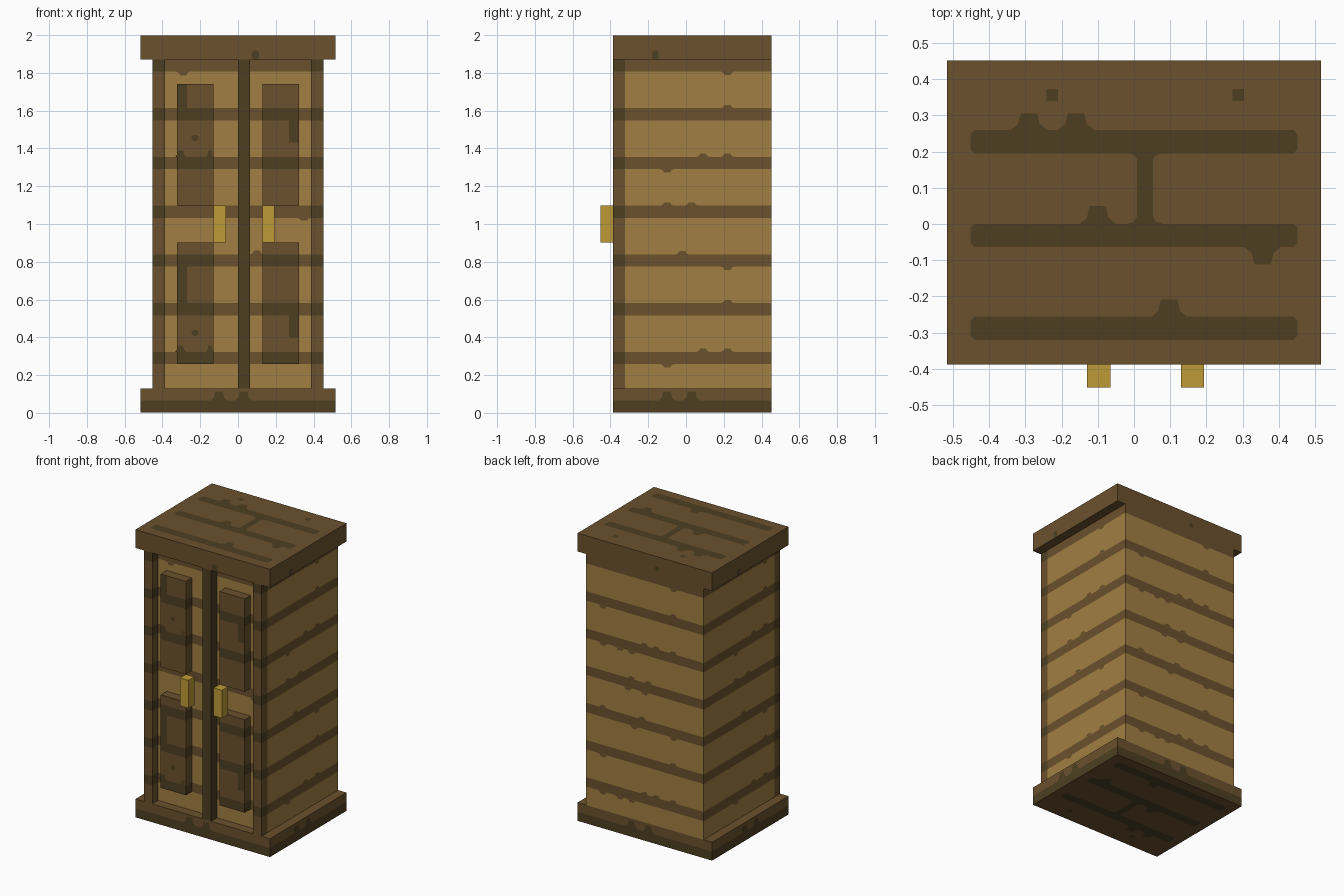
import bpy, bmesh
from mathutils import Vector

default = bpy.data.objects.get("Cube")
if default:
    bpy.data.objects.remove(default, do_unlink=True)

U = 2 / 31          # one plank module
LIFT = 0.002        # height of painted plates


def make_material(name, rgb):
    linear = [((c / 255 + 0.055) / 1.055) ** 2.4 for c in rgb] + [1]
    mat = bpy.data.materials.new(name)
    mat.use_nodes = True
    mat.diffuse_color = linear
    bsdf = mat.node_tree.nodes["Principled BSDF"]
    bsdf.inputs["Base Color"].default_value = linear
    bsdf.inputs["Roughness"].default_value = 0.9
    return mat


light = make_material("light oak", (162, 127, 67))
mid = make_material("medium brown wood", (107, 81, 45))
dark = make_material("dark brown wood", (77, 63, 34))
gold = make_material("brass", (191, 154, 56))


def finish(name, bm, mats):
    mesh = bpy.data.meshes.new(name)
    bm.to_mesh(mesh)
    bm.free()
    for mat in mats:
        mesh.materials.append(mat)
    obj = bpy.data.objects.new(name, mesh)
    bpy.context.collection.objects.link(obj)
    return obj


def box(name, x, y, z, mat, stripe=None, trim=(0, 0)):
    """Box in modules; every fourth module of height is a stripe."""
    bm = bmesh.new()
    bmesh.ops.create_cube(bm, size=1)
    lo = Vector((x[0], y[0], z[0])) * U + Vector((0, 0, trim[0]))
    hi = Vector((x[1], y[1], z[1])) * U - Vector((0, 0, trim[1]))
    for v in bm.verts:
        v.co = [lo[i] if v.co[i] < 0 else hi[i] for i in range(3)]
    if stripe:
        for level in range(z[0] + 1, z[1]):
            if level % 4 < 2:
                bmesh.ops.bisect_plane(
                    bm, geom=bm.verts[:] + bm.edges[:] + bm.faces[:],
                    plane_co=(0, 0, level * U), plane_no=(0, 0, 1))
        bm.normal_update()
        for f in bm.faces:
            level = f.calc_center_median().z / U
            if abs(f.normal.z) < 0.5 and level % 4 < 1:
                f.material_index = 1
    return finish(name, bm, [mat, stripe] if stripe else [mat])


def marks(name, mat, origin, right, up, shapes):
    """Thin painted shapes laid on a flat side."""
    right, up, origin = Vector(right), Vector(up), Vector(origin)
    origin += right.cross(up) * LIFT
    bm = bmesh.new()
    for pts in shapes:
        bm.faces.new([bm.verts.new(origin + right * a + up * b) for a, b in pts])
    bmesh.ops.recalc_face_normals(bm, faces=bm.faces[:])
    for f in bm.faces:
        f.normal_update()
        if f.normal.dot(right.cross(up)) < 0:
            f.normal_flip()
    return finish(name, bm, [mat])


def rect(a0, a1, b0, b1, c=0.0):
    """Rectangle with clipped corners."""
    if not c:
        return [(a0, b0), (a1, b0), (a1, b1), (a0, b1)]
    return [(a0 + c, b0), (a1 - c, b0), (a1, b0 + c), (a1, b1 - c),
            (a1 - c, b1), (a0 + c, b1), (a0, b1 - c), (a0, b0 + c)]


def bump(a, b, h=0.02, w=0.036):
    """Wavy knot rising (or hanging, h < 0) from a stripe edge."""
    return [(a - w, b), (a + w, b), (a + w * 0.6, b + h * 0.35),
            (a + w * 0.45, b + h), (a - w * 0.45, b + h), (a - w * 0.6, b + h * 0.35)]


# Carcass, plinth and top slab
box("plinth", (-8, 8), (-6, 7), (0, 2), mid, dark, trim=(LIFT, 0))
box("top_slab", (-8, 8), (-6, 7), (29, 31), mid, trim=(0, LIFT))
box("cabinet_body", (-7, 7), (-5, 7), (2, 29), light, mid)

# Front posts
box("right_post", (-7, -6), (-6, -5), (2, 29), mid, dark)
box("left_post", (6, 7), (-6, -5), (2, 29), mid, dark)
box("centre_post", (0, 1), (-6, -5), (2, 29), dark)

# Raised door panels and handles
for side, x in (("right", (-5, -2)), ("left", (2, 5))):
    box(side + "_lower_panel", x, (-6, -5), (4, 14), mid, dark)
    box(side + "_upper_panel", x, (-6, -5), (17, 27), mid, dark)
for side, x in (("right", (-2, -1)), ("left", (2, 3))):
    box(side + "_handle", x, (-7, -6), (14, 17), gold)

# Dark grain on the panels
grain = []
for z in (8, 24):
    top = 12 if z == 8 else 27
    grain.append(rect(-5 * U, -4.2 * U, (z + 1) * U, top * U))
    grain.append(rect(4.2 * U, 5 * U, (z - 1.8) * U, z * U))
    low = (z - 3) * U
    grain.append(bump(-4.7 * U, low, 0.035, 0.03))
    grain.append(bump(-2.3 * U, low, 0.035, 0.02))
    grain.append(rect(-0.245, -0.21, low + 0.085, low + 0.117, 0.01))
marks("panel_grain", dark, (0, -6 * U, 0), (1, 0, 0), (0, 0, 1), grain)

# Wavy stripe edges on the doors
marks("door_grain", mid, (0, -5 * U, 0), (1, 0, 0), (0, 0, 1),
      [bump(-0.29, 28 * U, -0.02), bump(0.1, 13 * U), bump(0.35, 16 * U, -0.015)])

# Wavy stripe edges on the sides and back: module level, place, direction
waves = [(28, 0.22, -1), (24, 0.22, 1), (20, 0.09, 1), (20, 0.22, 1), (20, -0.1, -1),
         (16, -0.1, 1), (16, 0.03, 1), (12, -0.02, 1), (12, 0.22, -1),
         (8, 0.22, 1), (4, 0.09, 1), (4, 0.22, 1), (4, -0.1, -1)]
body_waves = [bump(a, (n + (d > 0)) * U, 0.018 * d) for n, a, d in waves]
back_waves = body_waves + [bump(-a - 0.1, (n + (d < 0)) * U, -0.018 * d)
                           for n, a, d in waves if n < 28]
knots = [bump(-0.1, U, 0.05, 0.045), bump(0.03, U, 0.05, 0.045)]
z_up = (0, 0, 1)
for side, s in (("left", 1), ("right", -1)):
    marks(side + "_side_grain", mid, (s * 7 * U, 0, 0), (0, s, 0), z_up, body_waves)
    marks(side + "_edge_grain", dark, (s * 8 * U, 0, 0), (0, s, 0), z_up,
          knots + [rect(-0.18, -0.145, 29 * U, 1.918, 0.01)])
marks("back_grain", mid, (0, 7 * U, 0), (-1, 0, 0), z_up, back_waves)
marks("back_edge_grain", dark, (0, 7 * U, 0), (-1, 0, 0), z_up,
      knots + [rect(0.08, 0.11, 1.9, 1.93, 0.008)])
marks("front_edge_grain", dark, (0, -6 * U, 0), (1, 0, 0), z_up,
      knots + [rect(0.072, 0.11, 29 * U, 1.918, 0.01)])

# Plank gaps and knots on the top and the underside
planks = [rect(-7 * U, 7 * U, b, b + U, 0.012) for b in (-0.32, -0.064, 0.195)]
planks += [rect(0.008, 0.053, 0, 0.195), bump(0.03, 0, 0.02, 0.05),
           bump(0.03, 0.195, -0.015, 0.05)]
planks += [bump(a, b, h, 0.05) for a, b, h in
           ((-0.29, 0.26, 0.045), (-0.16, 0.26, 0.045), (-0.1, 0, 0.05),
            (0.355, -0.064, -0.048), (0.097, -0.256, 0.048))]
planks += [rect(a, a + 0.032, 0.34, 0.372) for a in (-0.242, 0.272)]
marks("top_grain", dark, (0, 0, 2 - LIFT), (1, 0, 0), (0, 1, 0), planks)
marks("underside_grain", dark, (0, 0.065, LIFT), (1, 0, 0), (0, -1, 0), planks)
